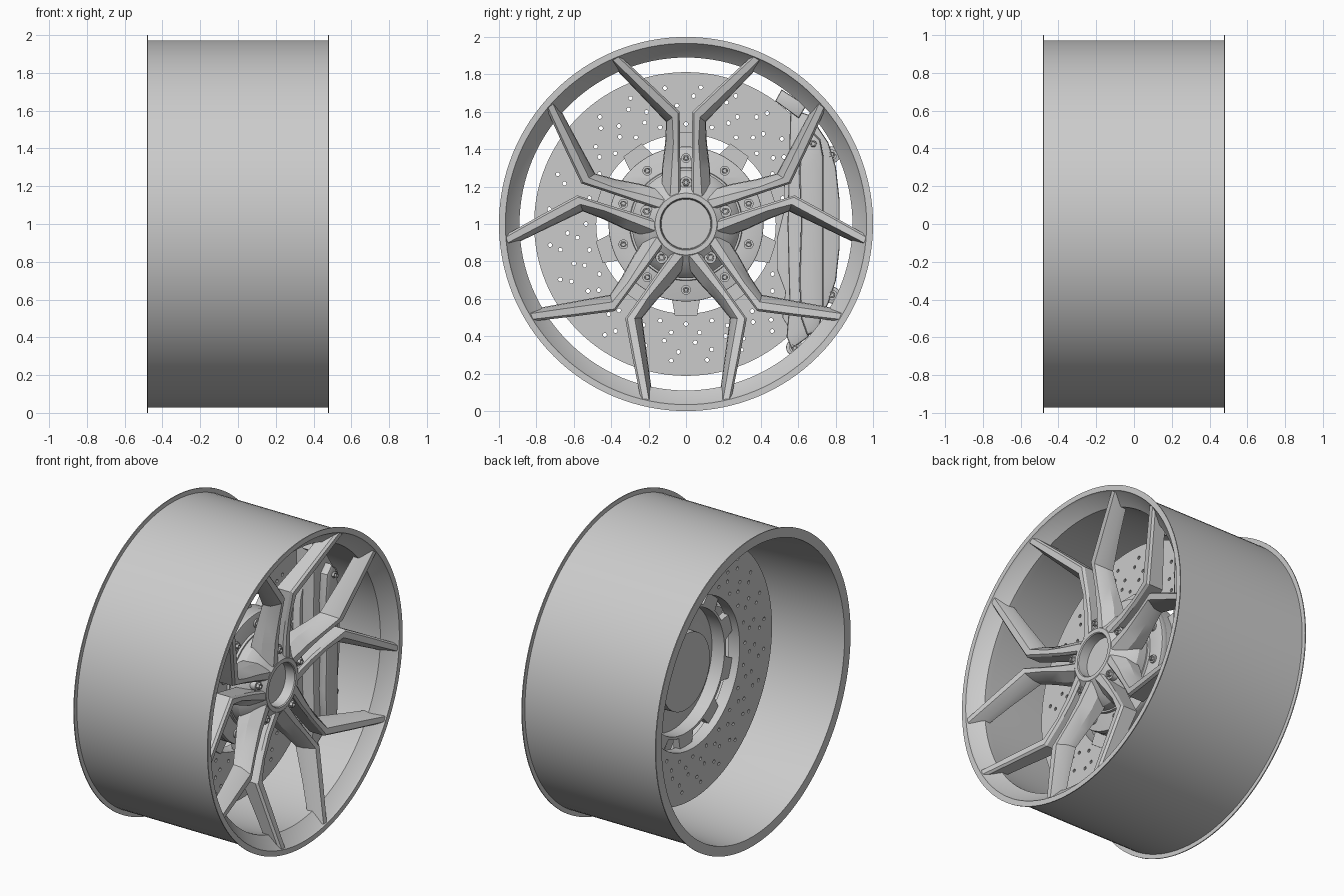
import bpy, bmesh, math
from mathutils import Matrix, Vector

if "Cube" in bpy.data.objects:
    bpy.data.objects.remove(bpy.data.objects["Cube"])

# One plain metal colour
metal = bpy.data.materials.new("grey metal")
metal.diffuse_color = (0.6, 0.6, 0.6, 1)
metal.use_nodes = True
metal.node_tree.nodes["Principled BSDF"].inputs["Base Color"].default_value = metal.diffuse_color
CENTRE = Vector((0, 0, 1))
TAU = math.tau


def finish(name, bm):
    bmesh.ops.remove_doubles(bm, verts=bm.verts, dist=0.0002)
    bmesh.ops.recalc_face_normals(bm, faces=bm.faces)
    me = bpy.data.meshes.new(name)
    bm.to_mesh(me)
    bm.free()
    me.materials.clear()
    me.materials.append(metal)
    ob = bpy.data.objects.new(name, me)
    ob.location = CENTRE
    bpy.context.collection.objects.link(ob)
    return ob


def revolve(bm, profile, seg, y=0, z=0, closed=False):
    """Turn (x, radius) points round an axis parallel to x."""
    rings = [[bm.verts.new((x, y + r * math.cos(TAU * i / seg), z + r * math.sin(TAU * i / seg)))
              for i in range(seg)] for x, r in profile]
    pairs = list(zip(rings, rings[1:])) + ([(rings[-1], rings[0])] if closed else [])
    for a, b in pairs:
        for i in range(seg):
            j = (i + 1) % seg
            bm.faces.new((a[i], a[j], b[j], b[i]))
    if not closed:
        bm.faces.new(rings[0])
        bm.faces.new(rings[-1])


def lathe(name, profile, seg=128, closed=False):
    bm = bmesh.new()
    revolve(bm, profile, seg, closed=closed)
    return finish(name, bm)


def circle(r, n, y=0, z=0):
    return [(y + r * math.cos(TAU * i / n), z + r * math.sin(TAU * i / n)) for i in range(n)]


def plate(name, outlines, x0, x1, bevel=0.0):
    """Extrude (y, z) outlines along x; inner outlines become holes."""
    cu = bpy.data.curves.new(name, 'CURVE')
    cu.dimensions = '2D'
    cu.fill_mode = 'BOTH'
    cu.extrude = (x1 - x0) / 2 - bevel
    cu.bevel_depth = bevel
    cu.bevel_resolution = 1
    for pts in outlines:
        s = cu.splines.new('POLY')
        s.points.add(len(pts) - 1)
        for p, (y, z) in zip(s.points, pts):
            p.co = (y, z, 0, 1)
        s.use_cyclic_u = True
    tmp = bpy.data.objects.new(name + "_curve", cu)
    bpy.context.collection.objects.link(tmp)
    dg = bpy.context.evaluated_depsgraph_get()
    me = bpy.data.meshes.new_from_object(tmp.evaluated_get(dg))
    bm = bmesh.new()
    bm.from_mesh(me)
    bpy.data.objects.remove(tmp)
    # local x, y, z become world y, z, x
    turn = Matrix(((0, 0, 1, (x0 + x1) / 2), (1, 0, 0, 0), (0, 1, 0, 0), (0, 0, 0, 1)))
    bm.transform(turn)
    return finish(name, bm)


def bolts(name, places, x, r, h):
    bm = bmesh.new()
    for y, z in places:
        revolve(bm, [(x - 0.03, r), (x + h * 0.4, r), (x + h * 0.4, r * 0.72)], 20, y, z)
        revolve(bm, [(x, r * 0.68), (x + h, r * 0.62), (x + h, r * 0.38), (x + h * 0.5, r * 0.36)], 6, y, z)
    return finish(name, bm)


def polar(r, deg):
    return r * math.cos(math.radians(deg)), r * math.sin(math.radians(deg))


# Rim barrel with thin flanges and a tapered front lip
lathe("rim", [(-.483, 1), (-.477, 1), (-.477, .972), (.477, .972), (.477, 1), (.483, 1),
              (.483, .966), (.47, .96), (.40, .89), (.36, .89), (-.483, .938)], closed=True)

# Wheel hub with recessed centre cap
lathe("wheel_hub", [(0, 0.245), (.10, .25), (.12, .29), (.20, .29), (.255, .255), (.29, .20),
                    (.318, .165), (.318, .14), (.312, .135), (.25, .132)], 80)

# Five double spokes: each row is inner edge, outer edge (lateral, radial), top x, base x, outer bevel
rows = [((.030, .15), (.135, .15), .315, .17, .050),
        ((.030, .30), (.128, .30), .320, .19, .052),
        ((.032, .44), (.112, .43), .337, .22, .045),
        ((.034, .600), (.106, .545), .366, .25, .040),
        ((.190, .748), (.253, .700), .420, .32, .030),
        ((.355, .900), (.408, .862), .476, .385, .022)]
bm = bmesh.new()
for k in range(5):
    a = TAU * k / 5
    for side in (1, -1):
        rings = []
        for inner, outer, top, base, bev in rows:
            p, q = Vector(inner), Vector(outer)
            d = (q - p).normalized()
            section = [(p, base), (p, top - .015), (p + d * .011, top),
                       (q - d * bev, top), (q - d * .004, top - .06), (q, base)]
            ring = []
            for uv, x in section:
                u, v = uv.x * side, uv.y
                ring.append(bm.verts.new((x, u * math.cos(a) - v * math.sin(a),
                                          u * math.sin(a) + v * math.cos(a))))
            rings.append(ring)
        for r0, r1 in zip(rings, rings[1:]):
            for i in range(6):
                j = (i + 1) % 6
                bm.faces.new((r0[i], r0[j], r1[j], r1[i]))
        bm.faces.new(rings[0])
        bm.faces.new(rings[-1])
finish("spokes", bm)

# Wheel bolts at the slot ends
bolts("wheel_bolts", [polar(.222, 90 + 72 * k) for k in range(5)], .28, .032, .03)

# Drilled brake disc
holes = []
for k in range(24):
    for i in range(5):
        r = .535 + .05 * i
        holes.append(circle(.011, 10, *polar(r, 15 * k + 5 * (i % 2) + 2.2 * i)))
plate("brake_disc", [circle(.812, 128), circle(.48, 96)] + holes, -.05, .03)

# Disc carrier: plate, skirt, lugs and bolts
plate("disc_carrier", [circle(.41, 96), circle(.24, 64)], .09, .13, .004)
lathe("carrier_skirt", [(.10, .412), (.10, .395), (.0, .395), (.0, .412)], 96, closed=True)
lathe("carrier_step", [(.12, .305), (.145, .30), (.145, .25), (.11, .25)], 80, closed=True)
lugs = []
for k in range(10):
    c, s = polar(1, 36 * k + 18)
    lugs.append([(c * r - s * w, s * r + c * w)
                 for r, w in ((.40, -.075), (.488, -.06), (.488, .06), (.40, .075))])
plate("carrier_lugs", lugs, 0, .045)
bolts("carrier_bolts", [polar(.352, 36 * k + 18) for k in range(10)], .13, .026, .025)

# Brake caliper: body, raised bridge, pad plate, lugs and fitting
body = [(.57, .60), (.66, .57), (.71, .49), (.75, .43), (.79, .30), (.81, .12), (.81, -.12),
        (.79, -.30), (.75, -.42), (.70, -.52), (.64, -.60), (.57, -.65), (.55, -.60),
        (.565, -.42), (.555, 0), (.565, .42)]
plate("caliper_body", [body], -.13, .16, .012)
plate("caliper_pad_plate", [[(.57, .40), (.57, -.58), (.52, -.50), (.535, -.36), (.49, -.24),
                             (.49, -.08), (.525, .06), (.53, .28)]], -.08, .08, .004)
bridge = [(.64, .44), (.67, .47), (.70, .44), (.715, .36), (.715, -.46), (.69, -.56),
          (.66, -.57), (.635, -.50), (.625, -.30), (.635, 0), (.625, .28)]
plate("caliper_bridge", [bridge], .14, .21, .02)
spots = [(.78, .37), (.78, -.38), (.58, -.66)]
plate("caliper_lugs", [circle(.04, 20, *p) for p in spots], .04, .14, .005)
bolts("caliper_bolts", spots, .14, .028, .025)
plate("caliper_fitting", [[(.49, .66), (.515, .705), (.63, .63), (.60, .58)]], .12, .19, .01)
bolts("caliper_bridge_bolt", [(.68, .43)], .20, .03, .025)

# Smooth shading with sharp edges kept
for ob in bpy.context.collection.objects:
    ob.select_set(True)
    bpy.context.view_layer.objects.active = ob
bpy.ops.object.shade_smooth_by_angle(angle=math.radians(30))
